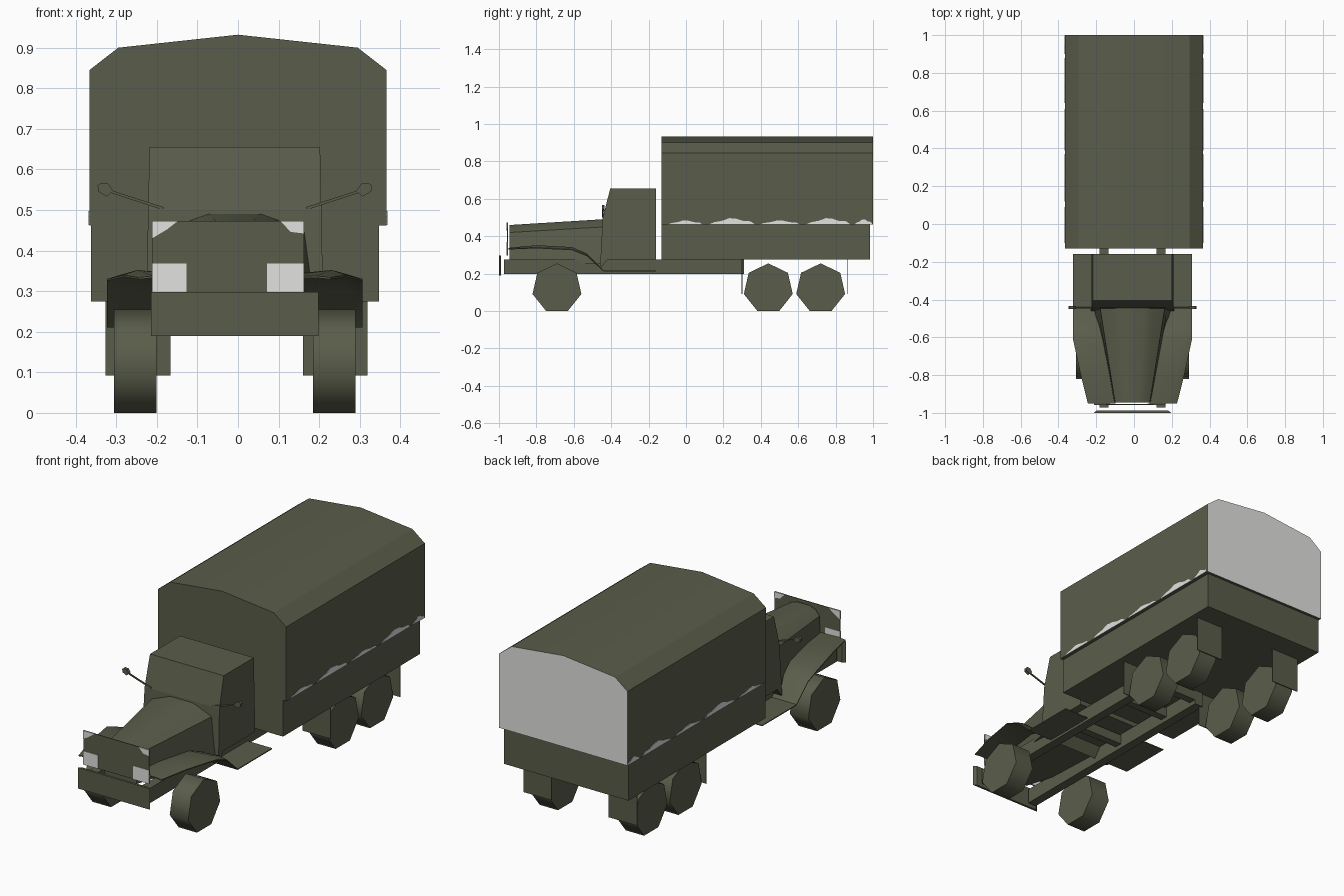
import bpy, bmesh, math

if "Cube" in bpy.data.objects:
    bpy.data.objects.remove(bpy.data.objects["Cube"])

CX = -0.008  # chassis centre line


def mat(name, col):
    m = bpy.data.materials.new(name)
    m.diffuse_color = (*col, 1)
    m.use_nodes = True
    m.node_tree.nodes["Principled BSDF"].inputs["Base Color"].default_value = m.diffuse_color
    return m


GREEN = mat("olive_green", (0.102, 0.110, 0.069))
GREY = mat("light_grey", (0.76, 0.76, 0.75))


def make(name, verts, faces, material=GREEN, smooth=None):
    me = bpy.data.meshes.new(name)
    me.from_pydata(verts, [], faces)
    bm = bmesh.new()
    bm.from_mesh(me)
    bmesh.ops.recalc_face_normals(bm, faces=bm.faces)
    bm.to_mesh(me)
    bm.free()
    me.materials.append(material)
    if smooth:
        for p in me.polygons:
            p.use_smooth = True
        me.set_sharp_from_angle(angle=math.radians(smooth))
    ob = bpy.data.objects.new(name, me)
    bpy.context.collection.objects.link(ob)
    return ob


def loft(name, rings, material=GREEN, smooth=None):
    """Closed skin over rings with equal point counts, capped at both ends."""
    n = len(rings[0])
    verts = [p for r in rings for p in r]
    faces = [(k * n + i, k * n + (i + 1) % n, (k + 1) * n + (i + 1) % n, (k + 1) * n + i)
             for k in range(len(rings) - 1) for i in range(n)]
    faces += [tuple(range(n)), tuple(range((len(rings) - 1) * n, len(rings) * n))]
    return make(name, verts, faces, material, smooth)


def box(name, x0, x1, y0, y1, z0, z1, material=GREEN):
    return loft(name, [[(x0, y, z0), (x1, y, z0), (x1, y, z1), (x0, y, z1)] for y in (y0, y1)], material)


def along_x(name, prof, x0, x1, material=GREEN, smooth=None):
    return loft(name, [[(x, y, z) for y, z in prof] for x in (x0, x1)], material, smooth)


def mirrored(half, cx):
    return [(cx + x, z) for x, z in half] + [(cx - x, z) for x, z in reversed(half) if x > 0]


# Canvas cover with open grey rear end
arch = mirrored([(0.366, 0.462), (0.366, 0.845), (0.295, 0.90), (0, 0.932)], 0)
cover = loft("canvas_cover", [[(x, y, z) for x, z in arch] for y in (-0.13, 1.0)], GREEN, 30)
cover.data.materials.append(GREY)
for p in cover.data.polygons:
    if p.normal.y > 0.9:
        p.material_index = 1

# Scalloped gaps along the lower canvas edge
bump = [(0, 0), (0.12, 0.35), (0.3, 0.6), (0.45, 1), (0.6, 0.9), (0.75, 0.55), (0.9, 0.5), (1, 0)]
for s in (-1, 1):
    for y0, y1, h in ((-0.10, 0.09, 0.022), (0.12, 0.37, 0.034), (0.39, 0.61, 0.022),
                      (0.64, 0.88, 0.034), (0.90, 0.998, 0.028)):
        prof = [(y0 + u * (y1 - y0), 0.463 + v * h) for u, v in bump]
        along_x("canvas_gap", prof, s * 0.364, s * 0.368, GREY)

# Cargo bed
box("cargo_bed", -0.362, 0.348, -0.13, 0.985, 0.275, 0.462)

# Cab, slightly tapered to the roof
cab = [(-0.46, 0.225), (-0.445, 0.50), (-0.405, 0.655), (-0.16, 0.655), (-0.16, 0.275), (-0.42, 0.275)]
loft("cab", [[(CX + s * (0.218 - 0.02 * (z - 0.27)), y, z) for y, z in cab] for s in (-1, 1)])

# Hood, widening from the grille to the cab
front = mirrored([(0.090, 0.27), (0.095, 0.34), (0.092, 0.42), (0.07, 0.448), (0.035, 0.46)], CX)
rear = mirrored([(0.205, 0.25), (0.188, 0.34), (0.172, 0.45), (0.105, 0.476), (0.063, 0.491)], CX)
loft("hood", [[(x, -0.945, z) for x, z in front], [(x, -0.44, z) for x, z in rear]], GREEN, 40)

# Fenders running down into the running boards: y, inner, ridge, outer, height, lip
stations = [(-0.95, 0.09, 0.20, 0.236, 0.338, 0.004), (-0.80, 0.11, 0.24, 0.274, 0.352, 0.012),
            (-0.61, 0.13, 0.275, 0.315, 0.342, 0.012), (-0.53, 0.14, 0.275, 0.315, 0.308, 0.010),
            (-0.44, 0.15, 0.275, 0.315, 0.216, 0.0), (-0.16, 0.15, 0.275, 0.315, 0.216, 0.0)]
for s in (-1, 1):
    rings = []
    for y, xi, xr, xo, z, lip in stations:
        zi = z - lip
        pts = [(xi, zi), (xr, z), (xo, zi), (xo, zi - 0.005), (xr, z - 0.005), (xi, zi - 0.005)]
        rings.append([(CX + s * x, y, zz) for x, zz in pts])
    loft("fender_and_step", rings, GREEN, 25)

# Frame rails and cross members
for s in (-1, 1):
    x0, x1 = sorted((CX + s * 0.126, CX + s * 0.174))
    box("frame_rail", x0, x1, -0.972, 0.31, 0.198, 0.275)
for y in (-0.30, 0.05, 0.27):
    box("cross_member", CX - 0.13, CX + 0.13, y, y + 0.04, 0.22, 0.27)

# Bumper with chamfered ends
loft("front_bumper", [[(CX - w, y, z0), (CX + w, y, z0), (CX + w, y, z1), (CX - w, y, z1)]
                      for w, y, z0, z1 in ((0.206, -1.0, 0.19, 0.298), (0.19, -0.988, 0.19, 0.298))])

# Grille guard plate with pale corners
box("grille_guard", -0.212, 0.163, -0.957, -0.953, 0.298, 0.473)
for name, prof in (("guard_gap_low_left", [(-0.212, 0.298), (-0.127, 0.298), (-0.127, 0.368), (-0.212, 0.368)]),
                   ("guard_gap_low_right", [(0.071, 0.298), (0.163, 0.298), (0.163, 0.368), (0.071, 0.368)]),
                   ("guard_gap_top_left", [(-0.212, 0.43), (-0.175, 0.452), (-0.148, 0.473), (-0.212, 0.473)]),
                   ("guard_gap_top_right", [(0.163, 0.442), (0.13, 0.446), (0.104, 0.473), (0.163, 0.473)])):
    loft(name, [[(x, y, z) for x, z in prof] for y in (-0.959, -0.951)], GREY)

# Wing mirrors: thin arm and six-sided head
for s in (-1, 1):
    arm = [(0.175, 0.507), (0.312, 0.551), (0.314, 0.545), (0.177, 0.500)]
    head = [(0.300, 0.548), (0.312, 0.565), (0.330, 0.567), (0.338, 0.560), (0.336, 0.545), (0.315, 0.533)]
    for name, prof, y0, y1 in (("mirror_arm", arm, -0.448, -0.442), ("mirror_head", head, -0.45, -0.435)):
        loft(name, [[(CX + s * x, y, z) for x, z in prof] for y in (y0, y1)])

# Seven-sided wheels
R, ZC = 0.134, 0.121
for y in (-0.69, 0.44, 0.72):
    prof = [(y + R * math.sin(2 * math.pi * i / 7), ZC + R * math.cos(2 * math.pi * i / 7)) for i in range(7)]
    for s in (-1, 1):
        along_x("wheel", prof, CX + s * 0.193, CX + s * 0.298, GREEN, 60)

# Mud flaps before and behind the rear wheels
for y in (0.30, 0.865):
    for x0, x1 in ((-0.327, -0.166), (0.16, 0.319)):
        box("mud_flap", x0, x1, y - 0.002, y + 0.002, 0.092, 0.28)
